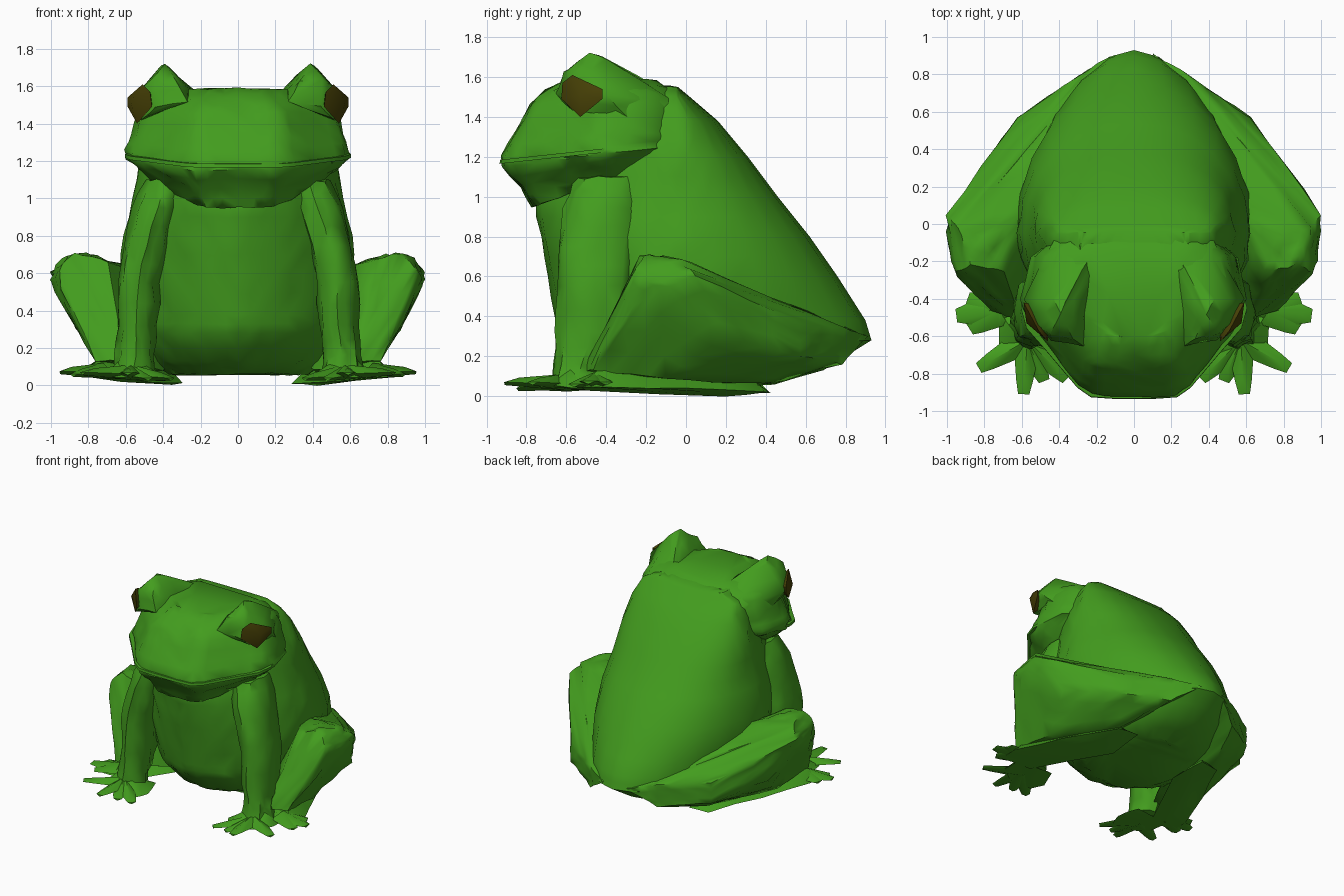
import bpy, bmesh, math, random
from mathutils import Vector

random.seed(4)
cube = bpy.data.objects.get("Cube")
if cube:
    bpy.data.objects.remove(cube, do_unlink=True)


def material(name, rgb):
    m = bpy.data.materials.new(name)
    m.use_nodes = True
    m.diffuse_color = (*rgb, 1)
    m.node_tree.nodes["Principled BSDF"].inputs["Base Color"].default_value = (*rgb, 1)
    return m


SKIN = material("leaf green", (0.056, 0.335, 0.013))
EYE = material("dark olive brown", (0.064, 0.053, 0.002))


def finish(name, bm, mat=SKIN, cuts=0, rough=0.0, calm=None):
    """Refine and crumple the skin, then turn the mesh into an object."""
    bmesh.ops.triangulate(bm, faces=bm.faces[:])
    if cuts:
        bmesh.ops.subdivide_edges(bm, edges=bm.edges[:], cuts=cuts, use_grid_fill=True)
    bmesh.ops.recalc_face_normals(bm, faces=bm.faces[:])
    bm.normal_update()
    if rough:
        for v in bm.verts:
            if not (calm and calm(v)):
                v.co += v.normal * random.uniform(-rough, rough)
                v.co += Vector([random.uniform(-rough, rough) for _ in range(3)])
    bmesh.ops.triangulate(bm, faces=bm.faces[:])
    mesh = bpy.data.meshes.new(name)
    bm.to_mesh(mesh)
    bm.free()
    mesh.materials.append(mat)
    ob = bpy.data.objects.new(name, mesh)
    bpy.context.collection.objects.link(ob)
    bpy.ops.object.select_all(action='DESELECT')
    ob.select_set(True)
    bpy.context.view_layer.objects.active = ob
    bpy.ops.object.shade_smooth_by_angle(angle=math.radians(50))
    return ob


def loft(rings):
    """Skin a list of equal-length point rings, with closed ends."""
    bm = bmesh.new()
    rows = [[bm.verts.new(p) for p in ring] for ring in rings]
    n = len(rows[0])
    for a, b in zip(rows, rows[1:]):
        for i in range(n):
            j = (i + 1) % n
            bm.faces.new((a[i], a[j], b[j], b[i]))
    bm.faces.new(rows[0])
    bm.faces.new(rows[-1])
    return bm


def hull(points, s=1):
    bm = bmesh.new()
    verts = [bm.verts.new((x * s, y, z)) for x, y, z in points]
    res = bmesh.ops.convex_hull(bm, input=verts)
    loose = {g for g in res["geom_interior"] + res["geom_unused"]
             if isinstance(g, bmesh.types.BMVert)}
    bmesh.ops.delete(bm, geom=list(loose), context='VERTS')
    return bm


def section(z, front, back, half, back_power, count=24):
    """Horizontal superellipse, rounded chest in front, its own squareness at the back."""
    mid = -0.05
    ring = []
    for i in range(count):
        a = math.tau * i / count
        c, t = math.cos(a), math.sin(a)
        power, reach = (back_power, back - mid) if t > 0 else (1.75, mid - front)
        ring.append((half * math.copysign(abs(c) ** (2 / power), c),
                     mid + reach * math.copysign(abs(t) ** (2 / power), t), z))
    return ring


# Torso: z, front y, back y, half width, squareness of the back
TORSO = [
    (0.06, -0.34, 0.44, 0.38, 2.0),
    (0.13, -0.48, 0.69, 0.48, 2.0),
    (0.28, -0.63, 0.93, 0.57, 1.85),
    (0.38, -0.65, 0.90, 0.60, 1.85),
    (0.60, -0.69, 0.76, 0.63, 2.0),
    (0.80, -0.73, 0.62, 0.61, 2.1),
    (1.00, -0.76, 0.46, 0.56, 2.2),
    (1.20, -0.64, 0.31, 0.53, 2.3),
    (1.38, -0.55, 0.16, 0.48, 2.3),
    (1.50, -0.50, 0.02, 0.41, 2.3),
    (1.56, -0.45, 0.00, 0.30, 2.3),
]
TORSO[-1] = (1.55, -0.45, -0.04, 0.30, 2.3)
finish("torso", loft([section(*r) for r in TORSO]), cuts=1, rough=0.006,
       calm=lambda v: v.normal.y > 0.3)

# Head outline: share of half width, share of the way from snout to nape
SNOUT = [(0.18, 0), (0.38, 0.01), (0.50, 0.07), (0.78, 0.31), (0.95, 0.45),
         (1, 0.58), (0.92, 0.82), (0.60, 1)]


def head_ring(z, front, back, half, lift=0):
    """Blunt wedge outline; lift raises the nape end for the jaw line."""
    right = [(half * u, front + (back - front) * k, z + lift * k) for u, k in SNOUT]
    return right + [(-x, y, h) for x, y, h in reversed(right)]


# Head: z, front y, back y, half width, lift
HEAD = [
    (0.95, -0.77, -0.05, 0.44, 0.25),
    (1.05, -0.83, -0.03, 0.54, 0.20),
    (1.15, -0.925, -0.02, 0.60, 0.11),
    (1.20, -0.92, -0.02, 0.60, 0.10),
    (1.32, -0.86, -0.02, 0.57, 0.04),
    (1.46, -0.78, -0.02, 0.54, 0),
    (1.53, -0.70, -0.07, 0.50, 0),
    (1.585, -0.60, -0.15, 0.36, 0),
]
finish("head", loft([head_ring(*r) for r in HEAD]), cuts=1, rough=0.006)

# Mouth: thin overhanging upper lip across the face
finish("upper_lip", loft([head_ring(1.165, -0.935, -0.1, 0.605, 0.09),
                          head_ring(1.185, -0.932, -0.1, 0.605, 0.09)]))


def limb(stations, s, sides=8):
    """Upright tapering limb from (x, y, z, x radius, y radius)."""
    return loft([[(s * (x + rx * math.cos(math.tau * i / sides)),
                   y + ry * math.sin(math.tau * i / sides), z)
                  for i in range(sides)] for x, y, z, rx, ry in stations])


def toe(name, base, tip, width, s):
    """Flat webbed toe that narrows to a blunt tip."""
    a, b = Vector(base), Vector(tip)
    side = Vector((-(b - a).y, (b - a).x, 0)).normalized()
    up = Vector((0, 0, 1))
    pts = [a + side * width, a - side * width, a + up * 0.05, a - up * 0.03]
    knuckle = a.lerp(b, 0.75)
    pts += [knuckle + side * width * 0.6, knuckle - side * width * 0.6, knuckle + up * 0.025]
    pts += [b + side * width * 0.4, b - side * width * 0.4, b - up * 0.015]
    finish(name, hull(pts, s))


HAUNCH = [
    (0.87, -0.22, 0.71), (0.70, -0.25, 0.66), (0.76, -0.08, 0.69), (0.94, -0.02, 0.68),
    (1.00, 0.05, 0.60), (0.99, -0.13, 0.53), (0.96, -0.26, 0.62), (0.92, -0.30, 0.42),
    (0.86, 0.20, 0.30), (0.62, 0.57, 0.36), (0.62, 0.57, 0.20), (0.30, 0.79, 0.34),
    (0.30, 0.78, 0.16), (0.10, 0.91, 0.30), (0.58, 0.40, 0.50), (0.50, 0.15, 0.61),
    (0.76, -0.47, 0.13), (0.60, -0.51, 0.13), (0.74, -0.10, 0.09),
    (0.45, 0.40, 0.06), (0.40, -0.20, 0.08),
]
ARM = [
    (0.56, -0.55, 0.05, 0.12, 0.13), (0.55, -0.52, 0.16, 0.10, 0.14),
    (0.54, -0.48, 0.32, 0.11, 0.17), (0.53, -0.46, 0.55, 0.115, 0.19),
    (0.49, -0.45, 0.75, 0.12, 0.20), (0.43, -0.42, 0.95, 0.13, 0.20),
    (0.38, -0.38, 1.10, 0.12, 0.18),
]
BROW = [
    (0.39, -0.48, 1.72), (0.43, -0.40, 1.69), (0.35, -0.36, 1.67), (0.27, -0.52, 1.59),
    (0.45, -0.59, 1.64), (0.33, -0.61, 1.62), (0.27, -0.65, 1.52), (0.44, -0.62, 1.49),
    (0.51, -0.54, 1.59), (0.59, -0.40, 1.51), (0.50, -0.575, 1.43), (0.54, -0.30, 1.40),
    (0.40, -0.04, 1.46), (0.20, -0.12, 1.53), (0.24, -0.30, 1.59),
]
FRONT_TOES = [(0.36, -0.83, 0.04), (0.59, -0.91, 0.07), (0.83, -0.77, 0.07), (0.48, -0.84, 0.04)]
HIND_TOES = [(0.95, -0.49, 0.075), (0.88, -0.56, 0.06), (0.89, -0.40, 0.07)]

for s, label in ((1, "left"), (-1, "right")):
    # Legs
    finish(label + "_haunch", hull(HAUNCH, s), cuts=3, rough=0.006)
    finish(label + "_arm", limb(ARM, s), cuts=1, rough=0.007)
    # Feet
    finish(label + "_palm", hull([
        (0.36, -0.62, 0.03), (0.40, -0.73, 0.03), (0.58, -0.75, 0.04), (0.72, -0.66, 0.05),
        (0.72, -0.48, 0.04), (0.42, -0.45, 0.03), (0.50, -0.62, 0.12), (0.64, -0.58, 0.13)], s),
        cuts=1, rough=0.005)
    finish(label + "_hind_sole", hull([
        (0.29, 0.10, 0.01), (0.32, 0.42, 0.02), (0.48, 0.40, 0.02), (0.42, 0.20, 0.0),
        (0.60, -0.50, 0.03), (0.84, -0.56, 0.05), (0.84, -0.38, 0.05), (0.68, 0.00, 0.035),
        (0.40, 0.30, 0.12), (0.74, -0.42, 0.15)], s), cuts=1, rough=0.005)
    for i, tip in enumerate(FRONT_TOES):
        toe(f"{label}_front_toe_{i + 1}", (0.57, -0.62, 0.06), tip, 0.075, s)
    for i, tip in enumerate(HIND_TOES):
        toe(f"{label}_hind_toe_{i + 1}", (0.72, -0.46, 0.07), tip, 0.09, s)
    # Brow bump and eye
    finish(label + "_brow", hull(BROW, s), cuts=1, rough=0.004)
    finish(label + "_eye", hull([
        (0.47, -0.62, 1.57), (0.51, -0.57, 1.61), (0.59, -0.42, 1.54), (0.59, -0.42, 1.49),
        (0.54, -0.53, 1.40), (0.46, -0.625, 1.49), (0.575, -0.53, 1.52), (0.45, -0.45, 1.50)], s), EYE)
